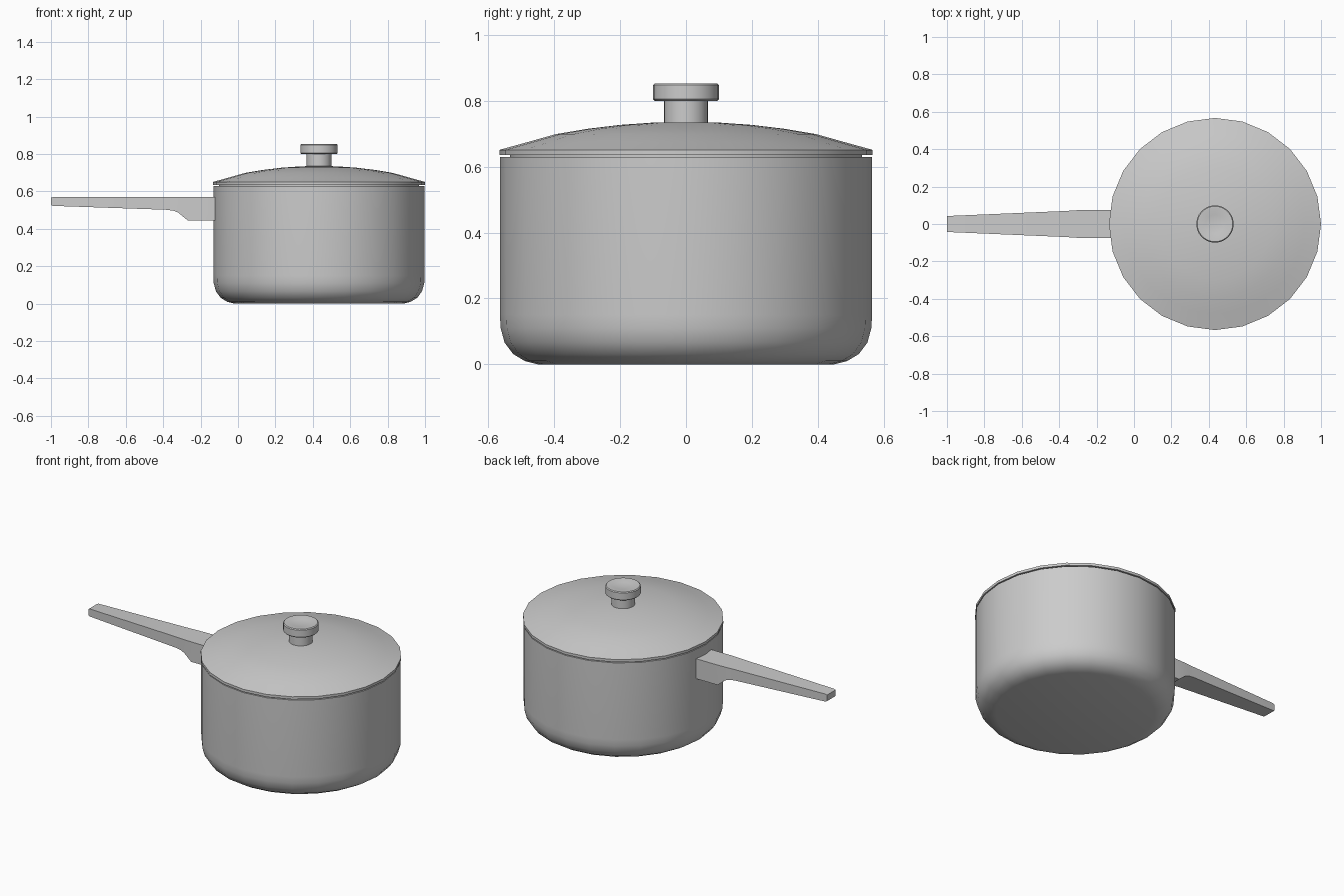
import bpy, bmesh, math

if "Cube" in bpy.data.objects:
    bpy.data.objects.remove(bpy.data.objects["Cube"])

CX = 0.433  # pot axis


def finish(name, bm, angle):
    bmesh.ops.recalc_face_normals(bm, faces=bm.faces)
    mesh = bpy.data.meshes.new(name)
    bm.to_mesh(mesh)
    bm.free()
    ob = bpy.data.objects.new(name, mesh)
    bpy.context.collection.objects.link(ob)
    bpy.ops.object.select_all(action='DESELECT')
    ob.select_set(True)
    bpy.context.view_layer.objects.active = ob
    bpy.ops.object.shade_smooth_by_angle(angle=math.radians(angle))
    return ob


def lathe(name, profile, sides=24):
    """Revolve (radius, z) points that start and end on the axis."""
    bm = bmesh.new()
    verts = [bm.verts.new((CX + r, 0, z)) for r, z in profile]
    edges = [bm.edges.new(p) for p in zip(verts, verts[1:])]
    bmesh.ops.spin(bm, geom=verts + edges, cent=(CX, 0, 0), axis=(0, 0, 1),
                   angle=2 * math.pi, steps=sides, use_duplicate=False)
    bmesh.ops.remove_doubles(bm, verts=bm.verts, dist=1e-4)
    return finish(name, bm, 35)


# Hollow pot with a rounded base
lathe("pot", [(0, 0), (0.45, 0), (0.49, 0.010), (0.525, 0.031), (0.551, 0.066),
              (0.563, 0.110), (0.565, 0.15), (0.565, 0.629), (0.54, 0.629), (0.54, 0.15),
              (0.52, 0.07), (0.45, 0.03), (0, 0.03)])

# Domed lid with a locating lip underneath
lathe("lid", [(0, 0.737), (0.10, 0.734), (0.20, 0.727), (0.30, 0.715), (0.395, 0.699),
              (0.48, 0.675), (0.567, 0.651), (0.567, 0.635), (0.535, 0.635),
              (0.535, 0.615), (0.515, 0.615), (0.515, 0.645), (0.39, 0.68), (0.2, 0.71), (0, 0.72)])

# Knob: stem and slightly dished cap
lathe("knob", [(0, 0.725), (0.067, 0.725), (0.067, 0.80), (0.095, 0.80), (0.10, 0.805),
               (0.10, 0.848), (0.095, 0.853), (0.085, 0.853), (0.05, 0.846), (0, 0.843)])

# Handle: side sections (x, bottom z, half width) joined into a tapered bar
TOP = 0.57
sections = [(-1.0, 0.528, 0.042), (-0.99, 0.523, 0.043), (-0.38, 0.502, 0.069),
            (-0.345, 0.497, 0.071), (-0.32, 0.487, 0.073), (-0.27, 0.446, 0.075), (-0.115, 0.446, 0.075)]
bm = bmesh.new()
rings = []
for i, (x, zb, w) in enumerate(sections):
    zt = TOP - 0.004 if i == 0 else TOP
    rings.append([bm.verts.new((x, y, z)) for y, z in ((-w, zb), (w, zb), (w, zt), (-w, zt))])
for a, b in zip(rings, rings[1:]):
    for k in range(4):
        bm.faces.new((a[k], a[(k + 1) % 4], b[(k + 1) % 4], b[k]))
bm.faces.new(rings[0])
bm.faces.new(rings[-1])
finish("handle", bm, 30)
